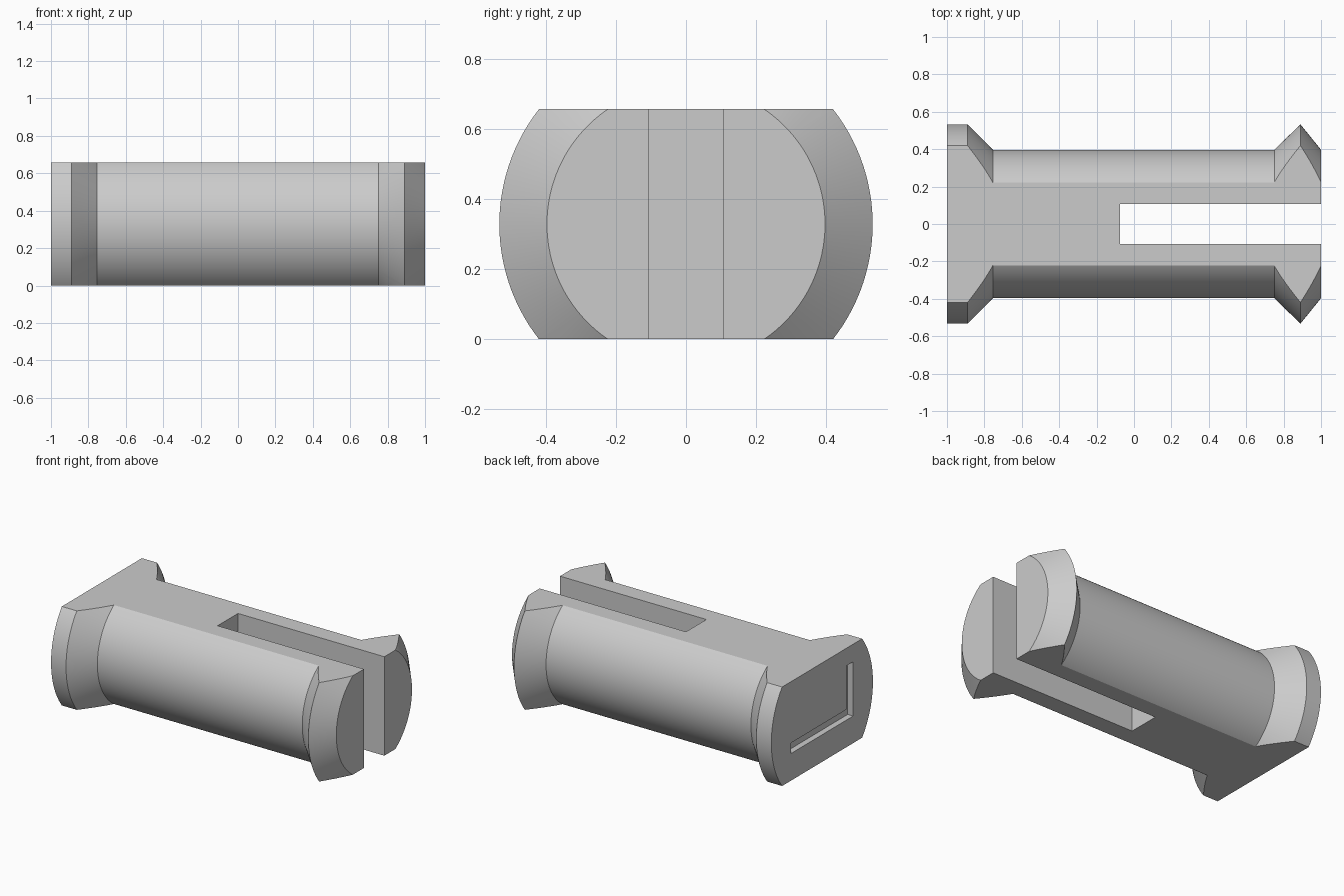
import bpy, bmesh, math
from mathutils import Matrix, Vector

cube = bpy.data.objects.get("Cube")
if cube:
    bpy.data.objects.remove(cube, do_unlink=True)

HEIGHT = 0.657
MID = HEIGHT / 2

grey = bpy.data.materials.new("plain grey")
grey.use_nodes = True
COLOUR = (0.6, 0.6, 0.6, 1)
grey.diffuse_color = COLOUR
grey.node_tree.nodes["Principled BSDF"].inputs["Base Color"].default_value = COLOUR


def make_object(name, bm):
    bmesh.ops.recalc_face_normals(bm, faces=bm.faces[:])
    mesh = bpy.data.meshes.new(name)
    bm.to_mesh(mesh)
    bm.free()
    mesh.materials.append(grey)
    obj = bpy.data.objects.new(name, mesh)
    bpy.context.collection.objects.link(obj)
    return obj


def box(name, low, high):
    low, high = Vector(low), Vector(high)
    bm = bmesh.new()
    bmesh.ops.create_cube(bm, size=1, matrix=Matrix.Translation((low + high) / 2)
                          @ Matrix.Diagonal((*(high - low), 1)))
    return make_object(name, bm)


def turned(name, profile, sides=128):
    """Solid of revolution about the x axis from (x, radius) pairs."""
    bm = bmesh.new()
    rings = []
    for x, r in profile:
        angles = [math.tau * (i + 0.5) / sides for i in range(sides)]
        rings.append([bm.verts.new((x, r * math.cos(a), MID + r * math.sin(a)))
                      for a in angles])
    for a, b in zip(rings, rings[1:]):
        for i in range(sides):
            j = (i + 1) % sides
            bm.faces.new((a[i], a[j], b[j], b[i]))
    bm.faces.new(rings[0])
    bm.faces.new(rings[-1])
    return make_object(name, bm)


def prism(name, outline, x0, x1):
    """Outline in (y, z), extruded along x."""
    bm = bmesh.new()
    face = bm.faces.new([bm.verts.new((x0, y, z)) for y, z in outline])
    out = bmesh.ops.extrude_face_region(bm, geom=[face])["geom"]
    moved = [v for v in out if isinstance(v, bmesh.types.BMVert)]
    bmesh.ops.translate(bm, verts=moved, vec=(x1 - x0, 0, 0))
    return make_object(name, bm)


def combine(target, cutter, operation):
    bpy.context.view_layer.objects.active = target
    mod = target.modifiers.new("cut", "BOOLEAN")
    mod.operation, mod.solver, mod.object = operation, "EXACT", cutter
    bpy.ops.object.modifier_apply(modifier=mod.name)
    bpy.data.objects.remove(cutter, do_unlink=True)


# Turned pin: flange, shaft and barbed tip
CORE, RIM = 0.397, 0.533
pin = turned("split_clip_pin", [(-1, RIM), (-0.89, RIM), (-0.755, CORE),
                                (0.75, CORE), (0.89, RIM), (1, CORE)])

# Flat top and bottom
combine(pin, box("flat_slab", (-2, -1, 0), (2, 1, HEIGHT)), "INTERSECT")

# Slot that splits the tip into two prongs
combine(pin, box("slot_cutter", (-0.075, -0.107, -1), (2, 0.107, 2)), "DIFFERENCE")

# Shallow corner-shaped groove in the flange end
W, Y, LOW, HIGH = 0.07, 0.325, 0.18, 0.54
groove = prism("groove_cutter", [(-Y, LOW), (Y, LOW), (Y, LOW + W), (W - Y, LOW + W),
                                 (W - Y, HIGH), (-Y, HIGH)], -1.1, -0.96)
combine(pin, groove, "DIFFERENCE")

# Smooth round faces, sharp edges
bpy.ops.object.select_all(action="DESELECT")
pin.select_set(True)
bpy.context.view_layer.objects.active = pin
bpy.ops.object.shade_smooth_by_angle(angle=math.radians(25))
